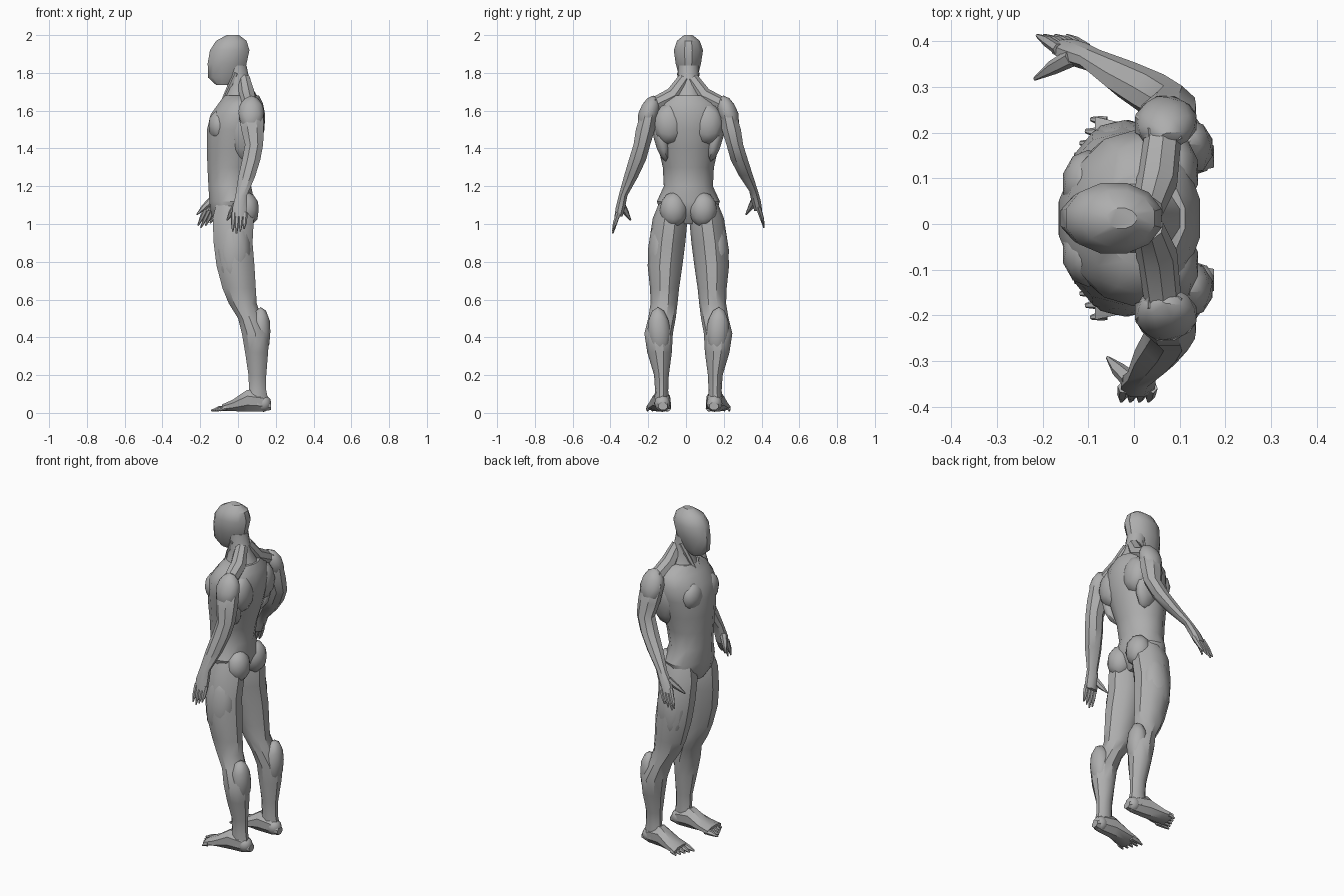
import bpy, bmesh, math
from mathutils import Vector

cube = bpy.data.objects.get("Cube")
if cube:
    bpy.data.objects.remove(cube, do_unlink=True)

MID = 0.0125  # y of the plane between the two body halves

skin = bpy.data.materials.new("plain grey")
skin.use_nodes = True
grey = (0.42, 0.42, 0.42, 1)
skin.diffuse_color = grey
skin.node_tree.nodes["Principled BSDF"].inputs["Base Color"].default_value = grey


def finish(name, bm):
    """Turn a bmesh into a shaded object."""
    bmesh.ops.recalc_face_normals(bm, faces=bm.faces)
    mesh = bpy.data.meshes.new(name)
    bm.to_mesh(mesh)
    bm.free()
    mesh.materials.append(skin)
    obj = bpy.data.objects.new(name, mesh)
    bpy.context.collection.objects.link(obj)
    bpy.ops.object.select_all(action='DESELECT')
    obj.select_set(True)
    bpy.context.view_layer.objects.active = obj
    bpy.ops.object.shade_smooth_by_angle(angle=math.radians(35))
    return obj


def skin_rings(name, rings):
    """Bridge rings of points and cap both ends."""
    bm = bmesh.new()
    rows = [[bm.verts.new(p) for p in ring] for ring in rings]
    n = len(rows[0])
    for a, b in zip(rows, rows[1:]):
        for i in range(n):
            j = (i + 1) % n
            bm.faces.new((a[i], a[j], b[j], b[i]))
    bm.faces.new(rows[0])
    bm.faces.new(rows[-1])
    return finish(name, bm)


def loft(name, sections, side=1, sides=10, along="z"):
    """Sections are (position, low u, high u, low v, high v) across the axis."""
    rings = []
    for pos, u0, u1, v0, v1 in sections:
        ring = []
        for i in range(sides):
            t = math.tau * (i + 0.5) / sides
            u = (u0 + u1) / 2 + math.cos(t) * (u1 - u0) / 2 * 1.04
            v = (v0 + v1) / 2 + math.sin(t) * (v1 - v0) / 2 * 1.04
            if along == "z":
                ring.append((u, MID + side * v, pos))
            else:
                ring.append((pos, MID + side * u, max(v, 0)))
        rings.append(ring)
    return skin_rings(name, rings)


def core(name, sections, sides=12):
    """Loft centred on the middle plane: (z, front, back, half width)."""
    return loft(name, [(z, a, b, -w, w) for z, a, b, w in sections], sides=sides)


def spike(name, points, radii, side, sides=6):
    """Tapered strand through points, for digits and tendons."""
    pts = [Vector((x, MID + side * y, z)) for x, y, z in points]
    rings = []
    for i, (p, r) in enumerate(zip(pts, radii)):
        d = pts[min(i + 1, len(pts) - 1)] - pts[max(i - 1, 0)]
        q = d.to_track_quat('Z', 'Y')
        rings.append([p + q @ Vector((math.cos(math.tau * k / sides) * r,
                                      math.sin(math.tau * k / sides) * r, 0))
                      for k in range(sides)])
    return skin_rings(name, rings)


def muscle(name, centre, size, side, lean=0):
    """Faceted ellipsoid; lean shifts y with height."""
    bm = bmesh.new()
    bmesh.ops.create_icosphere(bm, subdivisions=2, radius=1)
    for v in bm.verts:
        x, y, z = (c * s for c, s in zip(v.co, size))
        v.co = (centre[0] + x, MID + side * (centre[1] + y + lean * z), centre[2] + z)
    return finish(name, bm)


# Trunk, neck and head
core("torso", [
    (1.0, -.11, .03, .07), (1.05, -.14, .06, .14), (1.12, -.15, .085, .16),
    (1.2, -.155, .068, .125), (1.3, -.16, .085, .13), (1.4, -.163, .115, .152),
    (1.5, -.162, .138, .172), (1.58, -.143, .142, .185), (1.64, -.10, .13, .16),
    (1.68, -.07, .11, .10)], 14)
core("neck", [(1.62, -.09, .12, .10), (1.68, -.07, .10, .075),
              (1.74, -.055, .065, .056), (1.84, -.06, .045, .054)])
core("head", [(1.735, -.115, -.04, .025), (1.775, -.158, .03, .047),
              (1.85, -.16, .045, .067), (1.92, -.148, .06, .077),
              (1.97, -.115, .045, .06), (2.0, -.06, .005, .022)])

LEG = [(1.13, -.11, .06, .03, .145), (1.03, -.135, .085, .008, .185),
       (.9, -.13, .078, .02, .205), (.78, -.115, .088, .035, .212),
       (.66, -.083, .095, .052, .20), (.58, -.05, .10, .06, .197),
       (.5, .0, .125, .07, .21), (.42, .02, .165, .085, .23),
       (.32, .037, .16, .09, .215), (.2, .055, .15, .105, .18),
       (.12, .058, .15, .108, .175), (.04, .04, .165, .105, .18)]
FOOT = [(.175, .11, .16, .015, .055), (.13, .10, .178, .005, .11),
        (.05, .095, .19, .005, .125), (-.03, .09, .212, .008, .07),
        (-.085, .092, .225, .01, .045)]
ARM = [(1.66, .03, .105, .16, .21), (1.6, .0, .135, .16, .25),
       (1.5, .015, .138, .175, .28), (1.42, .035, .135, .20, .292),
       (1.34, .02, .12, .222, .317), (1.25, .0, .092, .265, .343),
       (1.15, -.015, .048, .322, .37), (1.09, -.03, .048, .333, .385),
       (1.04, -.03, .045, .348, .392)]

# Each half of the body; one forearm reaches further forward
for label, s, reach, lift in (("left", -1, 0, 0), ("right", 1, .42, .03)):
    def bend(x, z):
        return x - reach * max(0, 1.4 - z)

    def raised(z):
        return z + lift * min(1, max(0, (1.3 - z) / .2))

    loft(label + "_leg", LEG, s)
    loft(label + "_foot", FOOT, s, 8, "x")
    loft(label + "_arm", [(raised(z), bend(a, z), bend(b, z), c, d)
                          for z, a, b, c, d in ARM], s, 8)

    # Toes, longest on the inside
    for i in range(5):
        y = .108 + i * .026
        r = .017 - i * .0015
        spike(f"{label}_toe_{i + 1}", [(-.06, y, .025), (-.10 + i * .006, y + .002, .022),
              (-.142 + i * .012, y + .005, .012)], [r, r * .9, .005], s)

    # Fingers and thumb
    for i in range(4):
        x = -.022 + i * .02
        tip = .95 + abs(i - 1) * .012
        path = [(x, .37, 1.06), (x - .003, .388, 1.005), (x - .006, .40, tip)]
        spike(f"{label}_finger_{i + 1}", [(bend(a, c), b, raised(c)) for a, b, c in path],
              [.014, .012, .004], s)
    thumb = [(-.01, .352, 1.1), (-.035, .33, 1.06), (-.058, .305, 1.02)]
    spike(label + "_thumb", [(bend(a, c), b, raised(c)) for a, b, c in thumb],
          [.02, .016, .004], s)

    # Muscle masses
    spike(label + "_trapezius", [(.03, .02, 1.77), (.05, .08, 1.68), (.065, .19, 1.625)],
          [.035, .045, .04], s, 8)
    spike(label + "_neck_tendon", [(-.01, .05, 1.80), (-.05, .03, 1.71), (-.08, .015, 1.65)],
          [.012, .015, .01], s)
    muscle(label + "_shoulder", (.07, .21, 1.585), (.07, .055, .095), s, -.25)
    muscle(label + "_shoulder_blade", (.085, .10, 1.53), (.058, .085, .11), s)
    muscle(label + "_flank", (.035, .145, 1.46), (.075, .04, .13), s, .2)
    muscle(label + "_chest", (-.10, .075, 1.52), (.058, .075, .085), s)
    muscle(label + "_buttock", (.045, .078, 1.075), (.068, .075, .095), s)
    muscle(label + "_outer_thigh", (-.02, .15, .86), (.09, .065, .2), s, -.05)
    muscle(label + "_calf", (.12, .155, .43), (.054, .062, .13), s, .05)
    muscle(label + "_heel", (.135, .138, .05), (.042, .042, .045), s)
